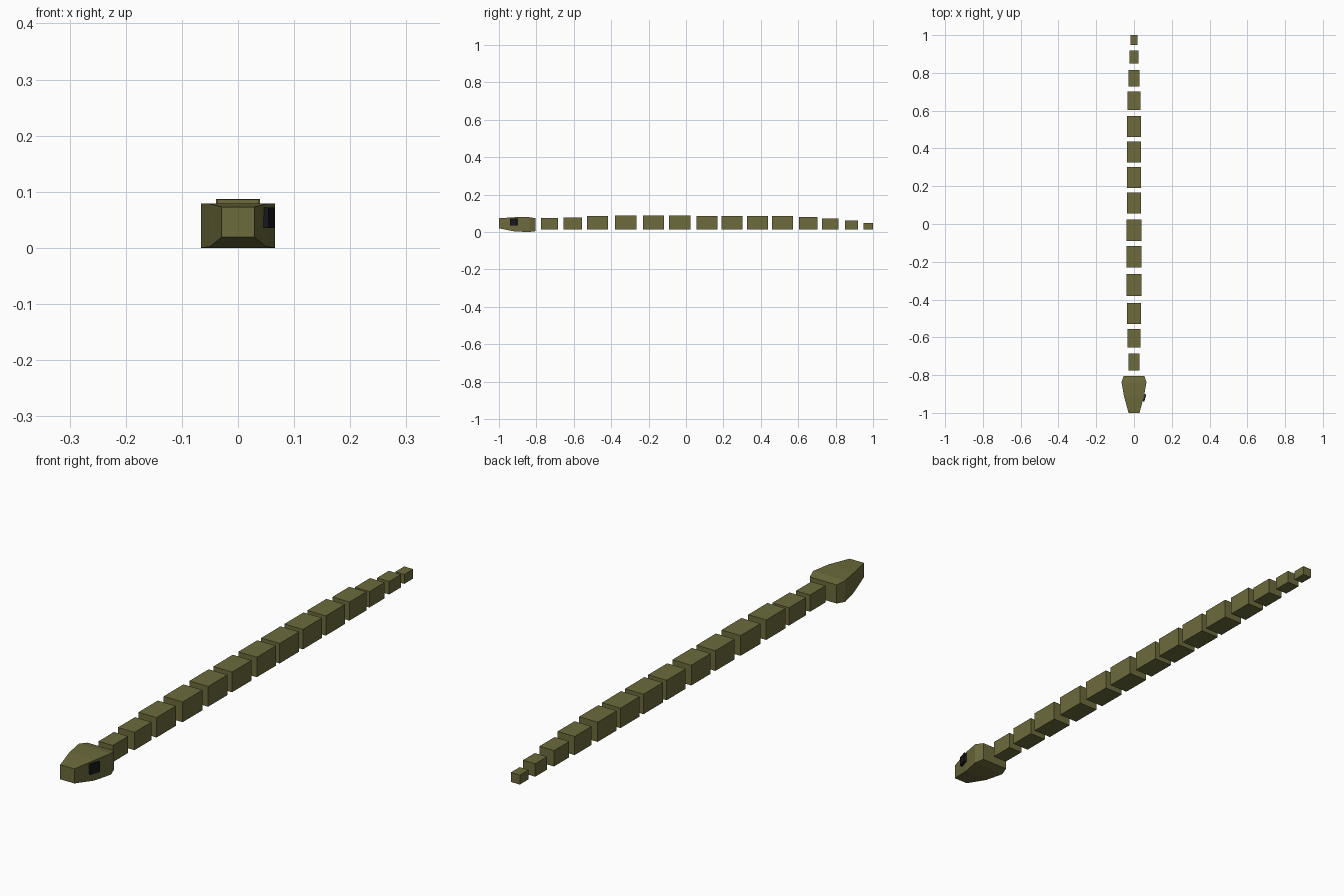
import bpy, bmesh, math
from mathutils import Matrix

if "Cube" in bpy.data.objects:
    bpy.data.objects.remove(bpy.data.objects["Cube"])


def material(name, rgb):
    m = bpy.data.materials.new(name)
    m.diffuse_color = (*rgb, 1)
    m.use_nodes = True
    m.node_tree.nodes["Principled BSDF"].inputs["Base Color"].default_value = m.diffuse_color
    return m


olive = material("olive", (0.15, 0.145, 0.045))
black = material("black", (0.009, 0.009, 0.012))


def make_object(name, bm, mat):
    bmesh.ops.recalc_face_normals(bm, faces=bm.faces[:])
    mesh = bpy.data.meshes.new(name)
    bm.to_mesh(mesh)
    bm.free()
    mesh.materials.append(mat)
    obj = bpy.data.objects.new(name, mesh)
    bpy.context.collection.objects.link(obj)
    return obj


def box(name, size, centre, mat, turn=0):
    bm = bmesh.new()
    bmesh.ops.create_cube(bm, size=1)
    bm.transform(Matrix.Translation(centre) @ Matrix.Rotation(turn, 4, 'Z')
                 @ Matrix.Diagonal((*size, 1)))
    return make_object(name, bm, mat)


def loft(name, sections, mat):
    """Rectangular sections: (y, bottom half width, top half width, z low, z high)."""
    bm = bmesh.new()
    rings = [[bm.verts.new(p) for p in ((-b, y, lo), (b, y, lo), (t, y, hi), (-t, y, hi))]
             for y, b, t, lo, hi in sections]
    for r, s in zip(rings, rings[1:]):
        for i in range(4):
            j = (i + 1) % 4
            bm.faces.new((r[i], r[j], s[j], s[i]))
    bm.faces.new(rings[0])
    bm.faces.new(rings[-1])
    return make_object(name, bm, mat)


# Body blocks from neck to tail tip: (y start, y end, width, z top)
blocks = [
    (-0.775, -0.685, 0.058, 0.074), (-0.655, -0.555, 0.068, 0.078),
    (-0.530, -0.417, 0.074, 0.086), (-0.380, -0.264, 0.078, 0.087),
    (-0.230, -0.117, 0.077, 0.087), (-0.090, 0.024, 0.077, 0.087),
    (0.056, 0.168, 0.076, 0.086), (0.190, 0.303, 0.076, 0.086),
    (0.326, 0.438, 0.076, 0.086), (0.460, 0.572, 0.076, 0.085),
    (0.603, 0.702, 0.070, 0.081), (0.727, 0.816, 0.060, 0.071),
    (0.850, 0.919, 0.050, 0.060), (0.948, 1.000, 0.037, 0.047),
]
for i, (y0, y1, w, top) in enumerate(blocks):
    low = 0.012
    box(f"body_block_{i + 1}", (w, y1 - y0, top - low),
        (0, (y0 + y1) / 2, (top + low) / 2), olive)

# Wedge-shaped head
loft("head", [
    (-1.000, 0.029, 0.029, 0.019, 0.073),
    (-0.912, 0.050, 0.053, 0.002, 0.079),
    (-0.838, 0.066, 0.066, 0.000, 0.079),
    (-0.804, 0.055, 0.055, 0.004, 0.073),
], olive)

# Single eye plate lying along the sloping right cheek
box("eye", (0.009, 0.039, 0.037), (0.0555, -0.920, 0.0535), black, -math.radians(16))
